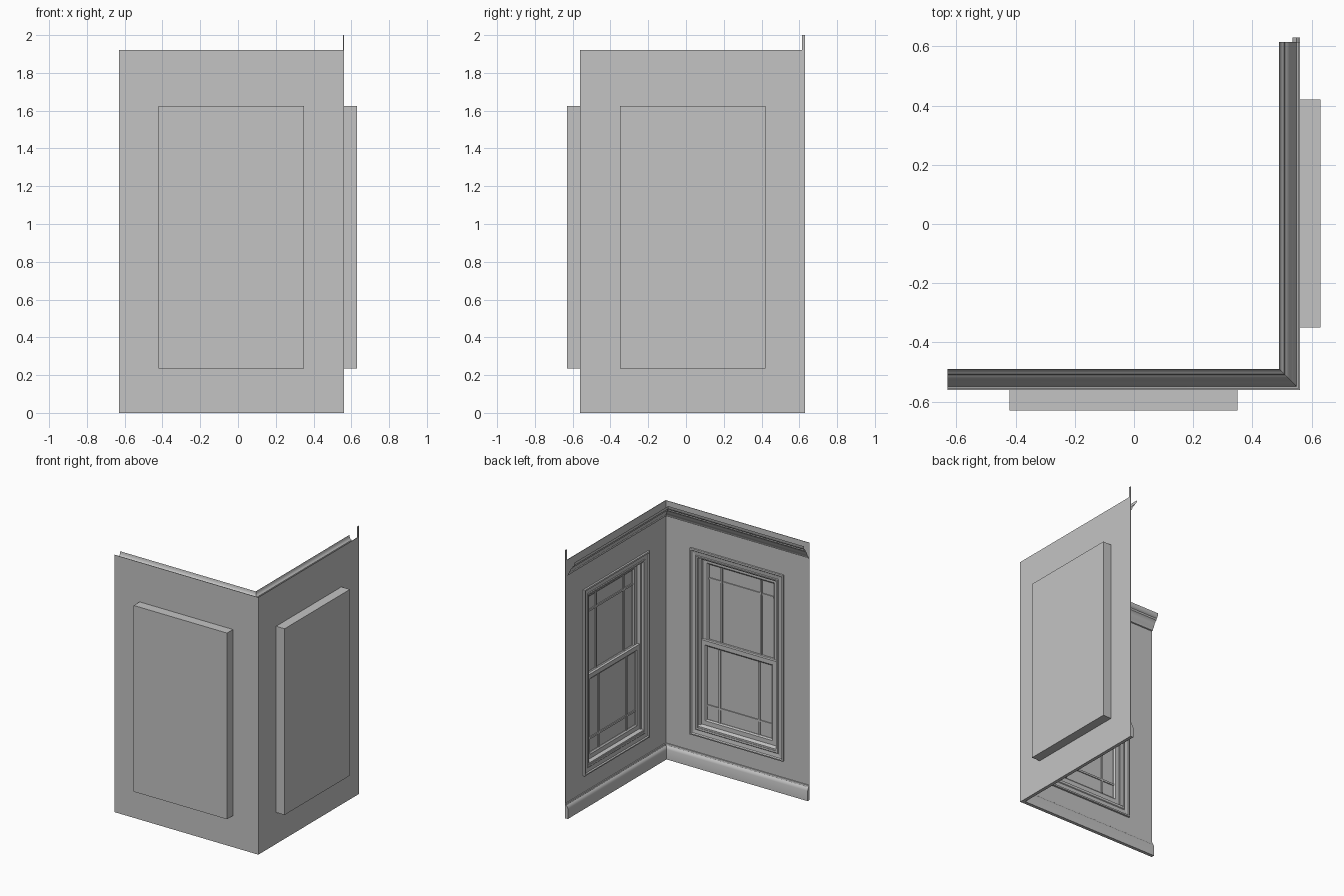
import bpy
import bmesh

cube = bpy.data.objects.get("Cube")
if cube:
    bpy.data.objects.remove(cube, do_unlink=True)

GREY = (0.55, 0.55, 0.55, 1.0)
mat = bpy.data.materials.new("plain grey")
mat.use_nodes = True
mat.diffuse_color = GREY
mat.node_tree.nodes["Principled BSDF"].inputs["Base Color"].default_value = GREY

W = 0.56               # distance of both walls from the centre
END = 0.63             # free end of each wall
TOP = 1.92
BOX = (-0.42, 0.35, 0.235, 1.625)   # window box: left, right, bottom, top


def finish(bm, name, smooth=False):
    me = bpy.data.meshes.new(name)
    bm.to_mesh(me)
    bm.free()
    ob = bpy.data.objects.new(name, me)
    bpy.context.collection.objects.link(ob)
    me.materials.append(mat)
    if smooth:
        bpy.ops.object.select_all(action='DESELECT')
        ob.select_set(True)
        bpy.context.view_layer.objects.active = ob
        bpy.ops.object.shade_smooth_by_angle(angle=0.6)
    return ob


def both_walls(bm, name, smooth=False):
    """Keep the part on the front wall and mirror it across the corner."""
    other = bm.copy()
    for v in other.verts:
        v.co.x, v.co.y = -v.co.y, -v.co.x
    bmesh.ops.reverse_faces(other, faces=other.faces[:])
    finish(bm, "front_" + name, smooth)
    finish(other, "side_" + name, smooth)


def add_box(bm, x0, x1, d0, d1, z0, z1):
    """Box on the front wall; d is depth into the room."""
    verts = bmesh.ops.create_cube(bm, size=1)["verts"]
    for v in verts:
        v.co = (x1 if v.co.x > 0 else x0,
                (d1 if v.co.y > 0 else d0) - W,
                z1 if v.co.z > 0 else z0)


def add_ring(bm, rect, profile, closed=False, fill_end=False):
    """Mitred frame: sweep (inset, depth) points round a rectangle."""
    x0, x1, z0, z1 = rect
    loops = []
    for i, d in profile:
        corners = ((x0 + i, z0 + i), (x1 - i, z0 + i),
                   (x1 - i, z1 - i), (x0 + i, z1 - i))
        loops.append([bm.verts.new((x, d - W, z)) for x, z in corners])
    pairs = list(zip(loops, loops[1:]))
    if closed:
        pairs.append((loops[-1], loops[0]))
    for a, b in pairs:
        for k in range(4):
            n = (k + 1) % 4
            bm.faces.new((a[k], b[k], b[n], a[n]))
    if fill_end:
        bm.faces.new(loops[-1])


def corner_moulding(name, profile, side_end, closed):
    """Sweep (depth, height) points along both walls with a mitred corner."""
    bm = bmesh.new()
    rows = []
    for d, z in profile:
        path = ((-END, d - W), (W - d, d - W), (W - d, side_end))
        rows.append([bm.verts.new((x, y, z)) for x, y in path])
    pairs = list(zip(rows, rows[1:]))
    if closed:
        pairs.append((rows[-1], rows[0]))
    for a, b in pairs:
        for k in range(2):
            bm.faces.new((a[k], b[k], b[k + 1], a[k + 1]))
    if closed:
        bm.faces.new([r[0] for r in rows])
        bm.faces.new([r[2] for r in rows])
        bmesh.ops.recalc_face_normals(bm, faces=bm.faces[:])
    else:
        bm.normal_update()
        if sum(f.normal.z for f in bm.faces) > 0:
            bmesh.ops.reverse_faces(bm, faces=bm.faces[:])
    finish(bm, name, True)


# Walls, each made of four thin panels round the window hole
T = 0.004
bx0, bx1, bz0, bz1 = BOX
bm = bmesh.new()
add_box(bm, -END, bx0, 0, T, 0, TOP)
add_box(bm, bx1, W, 0, T, 0, TOP)
add_box(bm, bx0, bx1, 0, T, 0, bz0)
add_box(bm, bx0, bx1, 0, T, bz1, TOP)
both_walls(bm, "wall")

# Closed window box standing out from the outer face
bm = bmesh.new()
add_ring(bm, BOX, [(0, 0), (0, -0.07)], fill_end=True)
bmesh.ops.recalc_face_normals(bm, faces=bm.faces[:])
bm.normal_update()
if max(bm.faces, key=lambda f: f.calc_area()).normal.y > 0:
    bmesh.ops.reverse_faces(bm, faces=bm.faces[:])
both_walls(bm, "window_box")

# Moulded casing and jamb lining
CASING = 0.06
bm = bmesh.new()
add_ring(bm, BOX, [(0, 0), (0, 0.018), (0.010, 0.020), (0.016, 0.012),
                   (0.044, 0.008), (0.049, 0.012), (CASING, 0.010),
                   (CASING, -0.010), (0.075, -0.010), (0.075, -0.066)])
bmesh.ops.recalc_face_normals(bm, faces=bm.faces[:])
bm.normal_update()
if sum(f.normal.y * f.calc_area() for f in bm.faces) < 0:
    bmesh.ops.reverse_faces(bm, faces=bm.faces[:])
both_walls(bm, "window_casing")

# Sloping sill inside the opening
ox0, ox1 = bx0 + CASING, bx1 - CASING
oz0, oz1 = bz0 + CASING, bz1 - CASING
bm = bmesh.new()
add_box(bm, ox0, ox1, -0.066, 0.006, oz0 - 0.01, oz0 + 0.012)
for v in bm.verts:
    if v.co.z > oz0 and v.co.y < -W:
        v.co.z += 0.028
both_walls(bm, "window_sill")

# Two sliding sashes with border glazing bars
MID = (oz0 + oz1) / 2
RAIL, BORDER, BAR = 0.042, 0.105, 0.007
sx0, sx1 = ox0 + 0.015, ox1 - 0.015
for label, z0, z1, back, bar_top in (("upper", MID - 0.02, oz1 - 0.012, -0.056, True),
                                     ("lower", oz0 + 0.025, MID + 0.02, -0.034, False)):
    front = back + 0.020
    bm = bmesh.new()
    add_ring(bm, (sx0, sx1, z0, z1),
             [(0, back), (0, front), (RAIL - 0.01, front),
              (RAIL, front - 0.008), (RAIL, back)], closed=True)
    bmesh.ops.recalc_face_normals(bm, faces=bm.faces[:])
    both_walls(bm, label + "_sash")

    gx0, gx1, gz0, gz1 = sx0 + RAIL, sx1 - RAIL, z0 + RAIL, z1 - RAIL
    bm = bmesh.new()
    for x in (gx0 + BORDER, gx1 - BORDER):
        add_box(bm, x - BAR, x + BAR, back + 0.004, front - 0.004, gz0, gz1)
    z = gz1 - BORDER if bar_top else gz0 + BORDER
    add_box(bm, gx0, gx1, back + 0.004, front - 0.005, z - BAR, z + BAR)
    both_walls(bm, label + "_glazing_bars")

    bm = bmesh.new()
    add_box(bm, gx0, gx1, back + 0.004, back + 0.008, gz0, gz1)
    both_walls(bm, label + "_pane")

# Crown moulding, open at the back, and the baseboard
corner_moulding("crown_moulding",
                [(T, 1.805), (0.012, 1.808), (0.016, 1.822), (0.025, 1.832),
                 (0.032, 1.852), (0.042, 1.868), (0.050, 1.874), (0.053, 1.886),
                 (0.062, 1.892), (0.068, 1.905), (0.070, TOP)], 0.615, False)
corner_moulding("baseboard",
                [(0, 0), (0.025, 0), (0.025, 0.075), (0.020, 0.090),
                 (0.012, 0.098), (0.010, 0.110), (0, 0.112)], END, True)

# Narrow end strip rising above the side wall, with the wall's last edge
bm = bmesh.new()
add_box(bm, W - 0.005, W, W + 0.613, W + END, 0, 2.0)
finish(bm, "end_strip")
